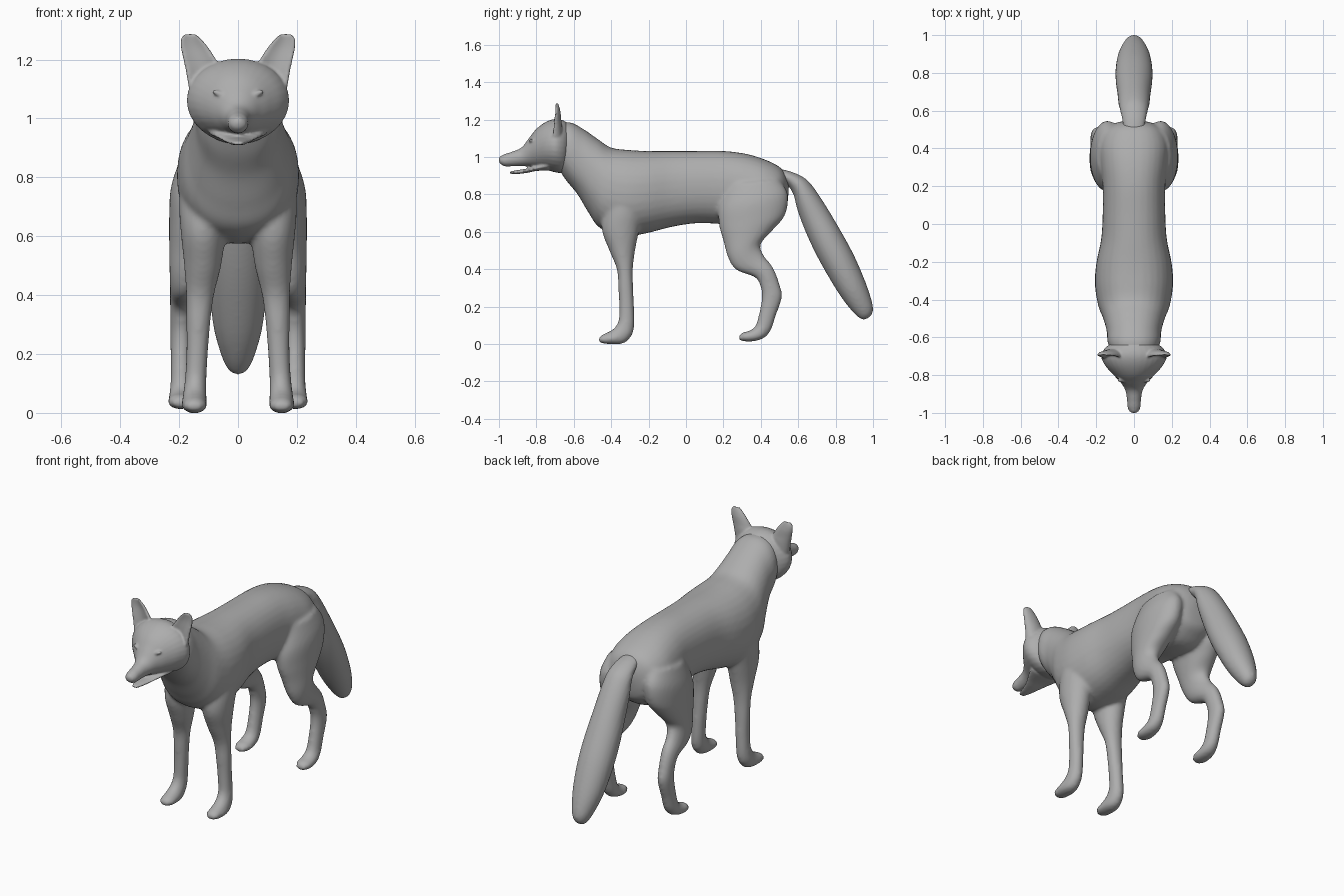
import bpy, bmesh, math
from mathutils import Vector, Matrix

fur = bpy.data.materials.new("grey_fur")
fur.diffuse_color = (0.42, 0.42, 0.42, 1)


def spline(p, q, r, s, t):
    return [0.5 * (2 * b + (c - a) * t + (2 * a - 5 * b + 4 * c - d) * t * t
                   + (3 * b - a - 3 * c + d) * t ** 3) for a, b, c, d in zip(p, q, r, s)]


def loft(bm, rings, side=1, power=1.0, cup=0.0, n=32, steps=5):
    """Skin through rings (y1, z1, y2, z2, half width, centre x); 1 and 2 are opposite edges."""
    rings = [tuple(r) + (0,) * (6 - len(r)) for r in rings]
    path = []
    for i in range(len(rings) - 1):
        p, s = rings[max(i - 1, 0)], rings[min(i + 2, len(rings) - 1)]
        path += [spline(p, rings[i], rings[i + 1], s, k / steps) for k in range(steps)]
    path.append(rings[-1])
    loops = []
    for y1, z1, y2, z2, w, x in path:
        loop = []
        for k in range(n):
            a = math.tau * k / n
            c = math.copysign(abs(math.cos(a)) ** power, math.cos(a))
            s = math.copysign(abs(math.sin(a)) ** power, math.sin(a))
            if s > 0:
                s -= cup * s * s
            loop.append(bm.verts.new((side * (x + w * c), (y1 + y2) / 2 + s * (y1 - y2) / 2,
                                      (z1 + z2) / 2 + s * (z1 - z2) / 2)))
        loops.append(loop)
    faces = [bm.faces.new(loops[0]), bm.faces.new(loops[-1])]
    for l, m in zip(loops, loops[1:]):
        faces += [bm.faces.new((l[k], l[(k + 1) % n], m[(k + 1) % n], m[k])) for k in range(n)]
    bmesh.ops.recalc_face_normals(bm, faces=faces)


def blob(bm, place, size, tilt=0.0):
    m = Matrix.Translation(Vector(place)) @ Matrix.Rotation(tilt, 4, 'Y') @ Matrix.Diagonal((*size, 1))
    bmesh.ops.create_uvsphere(bm, u_segments=24, v_segments=16, radius=1, matrix=m)


def finish(bm, name, voxel, smooth):
    """Fuse the overlapping pieces into one soft skin."""
    mesh = bpy.data.meshes.new(name)
    bm.to_mesh(mesh)
    bm.free()
    mesh.materials.append(fur)
    mesh.polygons.foreach_set("use_smooth", [True] * len(mesh.polygons))
    ob = bpy.data.objects.new(name, mesh)
    bpy.context.collection.objects.link(ob)
    r = ob.modifiers.new("fuse", 'REMESH')
    r.mode, r.voxel_size, r.use_smooth_shade = 'VOXEL', voxel, True
    s = ob.modifiers.new("soften", 'SMOOTH')
    s.factor, s.iterations = 0.5, smooth


# torso and neck
body = bmesh.new()
loft(body, [(-.71, 1.18, -.70, .97, .10), (-.62, 1.185, -.645, .88, .138), (-.55, 1.15, -.58, .80, .145),
            (-.47, 1.095, -.52, .70, .165), (-.40, 1.05, -.46, .62, .19), (-.30, 1.037, -.34, .575, .207),
            (-.20, 1.032, -.22, .59, .20), (-.08, 1.032, -.08, .625, .174), (.05, 1.032, .05, .645, .166),
            (.20, 1.032, .20, .64, .166), (.32, 1.017, .32, .62, .18), (.42, .987, .42, .62, .185),
            (.50, .947, .49, .66, .155), (.535, .90, .53, .70, .10), (.55, .84, .545, .77, .04)], power=.9)
front_leg = [(-.40, .88, -.24, .88, .07, .115), (-.44, .72, -.23, .72, .085, .115),
             (-.45, .61, -.25, .61, .076, .118), (-.41, .50, -.272, .50, .063, .120),
             (-.37, .40, -.284, .40, .048, .129), (-.362, .30, -.282, .30, .041, .135),
             (-.358, .20, -.278, .20, .037, .139), (-.362, .12, -.277, .10, .037, .144),
             (-.39, .08, -.29, .045, .040, .147), (-.425, .06, -.335, .003, .043, .148),
             (-.455, .045, -.42, .0, .040, .148), (-.470, .026, -.464, .008, .022, .148)]
hind_leg = [(.22, .85, .50, .88, .07, .125), (.175, .73, .545, .80, .090, .138),
            (.178, .63, .53, .69, .086, .148), (.20, .55, .465, .61, .074, .160),
            (.225, .46, .40, .535, .058, .175), (.27, .395, .415, .475, .047, .184),
            (.37, .355, .465, .41, .041, .19), (.40, .30, .50, .32, .038, .192),
            (.405, .245, .513, .25, .037, .193), (.39, .16, .48, .15, .036, .193),
            (.37, .095, .452, .07, .038, .193), (.335, .07, .41, .028, .043, .194),
            (.30, .06, .34, .012, .043, .195), (.278, .036, .284, .02, .022, .195)]
for side in (1, -1):
    loft(body, front_leg, side)
    loft(body, hind_leg, side)
finish(body, "body_and_legs", .010, 8)

# head: skull with muzzle, lower jaw, nose, brows and cupped ears
head = bmesh.new()
loft(head, [(-.62, 1.17, -.62, .95, .10), (-.655, 1.195, -.655, .915, .152), (-.70, 1.203, -.70, .918, .174),
            (-.75, 1.187, -.75, .932, .152), (-.80, 1.15, -.80, .942, .108), (-.84, 1.10, -.84, .95, .070),
            (-.88, 1.05, -.88, .952, .046), (-.93, 1.028, -.93, .95, .037), (-.97, 1.015, -.97, .95, .034),
            (-.997, 1.0, -.995, .965, .022)])
loft(head, [(-.74, .98, -.74, .928, .10), (-.80, .955, -.80, .925, .075), (-.85, .938, -.85, .915, .050),
            (-.90, .930, -.90, .909, .033), (-.942, .922, -.942, .910, .018)])
blob(head, (0, -.977, .985), (.026, .025, .025))
ear = [(-.75, 1.08, -.66, 1.08, .045, .118), (-.738, 1.16, -.662, 1.16, .060, .117),
       (-.728, 1.20, -.667, 1.20, .056, .130), (-.718, 1.24, -.671, 1.24, .047, .147),
       (-.712, 1.27, -.678, 1.27, .035, .159), (-.706, 1.289, -.685, 1.289, .016, .163)]
for side in (1, -1):
    loft(head, ear, side, cup=1.15)
    blob(head, (side * .06, -.826, 1.082), (.032, .014, .010), -side * .4)
finish(head, "head", .006, 4)

# tail
tail = bmesh.new()
loft(tail, [(.45, .945, .44, .87, .05), (.55, .925, .52, .865, .06), (.63, .89, .57, .81, .073),
            (.68, .84, .595, .72, .082), (.75, .735, .635, .61, .088), (.83, .60, .69, .49, .097),
            (.90, .47, .75, .38, .097), (.96, .33, .82, .265, .084), (.997, .215, .88, .185, .058),
            (.997, .165, .925, .140, .036), (.975, .138, .95, .13, .014)])
finish(tail, "tail", .010, 4)
